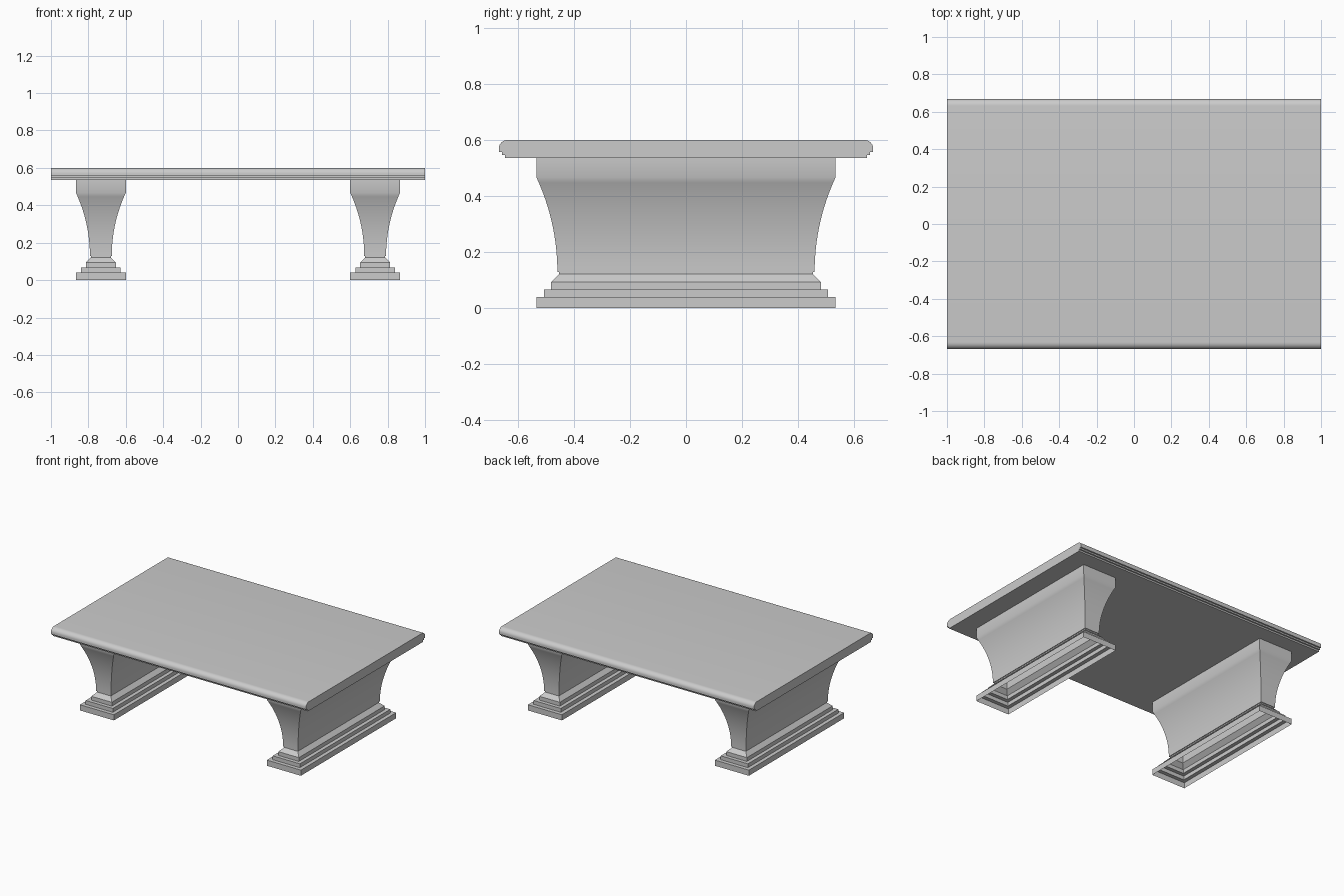
import bpy, bmesh, math

if "Cube" in bpy.data.objects:
    bpy.data.objects.remove(bpy.data.objects["Cube"])


def finish(bm, name):
    bmesh.ops.recalc_face_normals(bm, faces=bm.faces)
    mesh = bpy.data.meshes.new(name)
    bm.to_mesh(mesh)
    bm.free()
    obj = bpy.data.objects.new(name, mesh)
    bpy.context.collection.objects.link(obj)
    bpy.ops.object.select_all(action='DESELECT')
    obj.select_set(True)
    bpy.context.view_layer.objects.active = obj
    bpy.ops.object.shade_smooth_by_angle(angle=math.radians(25))
    return obj


# Tabletop: moulded edge profile extruded along x
half = [(0.645, 0.535), (0.645, 0.546), (0.656, 0.546), (0.656, 0.556), (0.667, 0.556)]
for i in range(9):
    a = math.radians(90 * i / 8)
    half.append((0.632 + 0.035 * math.cos(a), 0.57 + 0.03 * math.sin(a)))
profile = half + [(-y, z) for y, z in reversed(half)]
bm = bmesh.new()
face = bm.faces.new([bm.verts.new((-1, y, z)) for y, z in profile])
ext = bmesh.ops.extrude_face_region(bm, geom=[face], use_keep_orig=True)
moved = [g for g in ext["geom"] if isinstance(g, bmesh.types.BMVert)]
bmesh.ops.translate(bm, verts=moved, vec=(2, 0, 0))
finish(bm, "tabletop")

# Leg profile as (inset, height): stepped plinth, chamfer, neck, flared arc, cap
leg = [(0, 0), (0, 0.04), (0.027, 0.04), (0.027, 0.067), (0.053, 0.067),
       (0.053, 0.094), (0.08, 0.121), (0.08, 0.129)]
rise, flare = 0.338, 0.075
radius = (rise ** 2 + flare ** 2) / (2 * flare)
sweep = math.asin(rise / radius)
for i in range(17):
    a = sweep * i / 16
    leg.append((flare - radius * (1 - math.cos(a)), 0.129 + radius * math.sin(a)))
leg.append((0, 0.535))


# Pedestal legs: rectangular shells, open underneath
def make_leg(name, cx, hx=0.1333, hy=0.5333):
    bm = bmesh.new()
    rings = [[bm.verts.new((cx + sx * (hx - d), sy * (hy - d), z))
              for sx, sy in ((-1, -1), (1, -1), (1, 1), (-1, 1))] for d, z in leg]
    for lo, hi in zip(rings, rings[1:]):
        for k in range(4):
            n = (k + 1) % 4
            bm.faces.new((lo[k], lo[n], hi[n], hi[k]))
    finish(bm, name)


make_leg("left_leg", -0.7333)
make_leg("right_leg", 0.7333)
